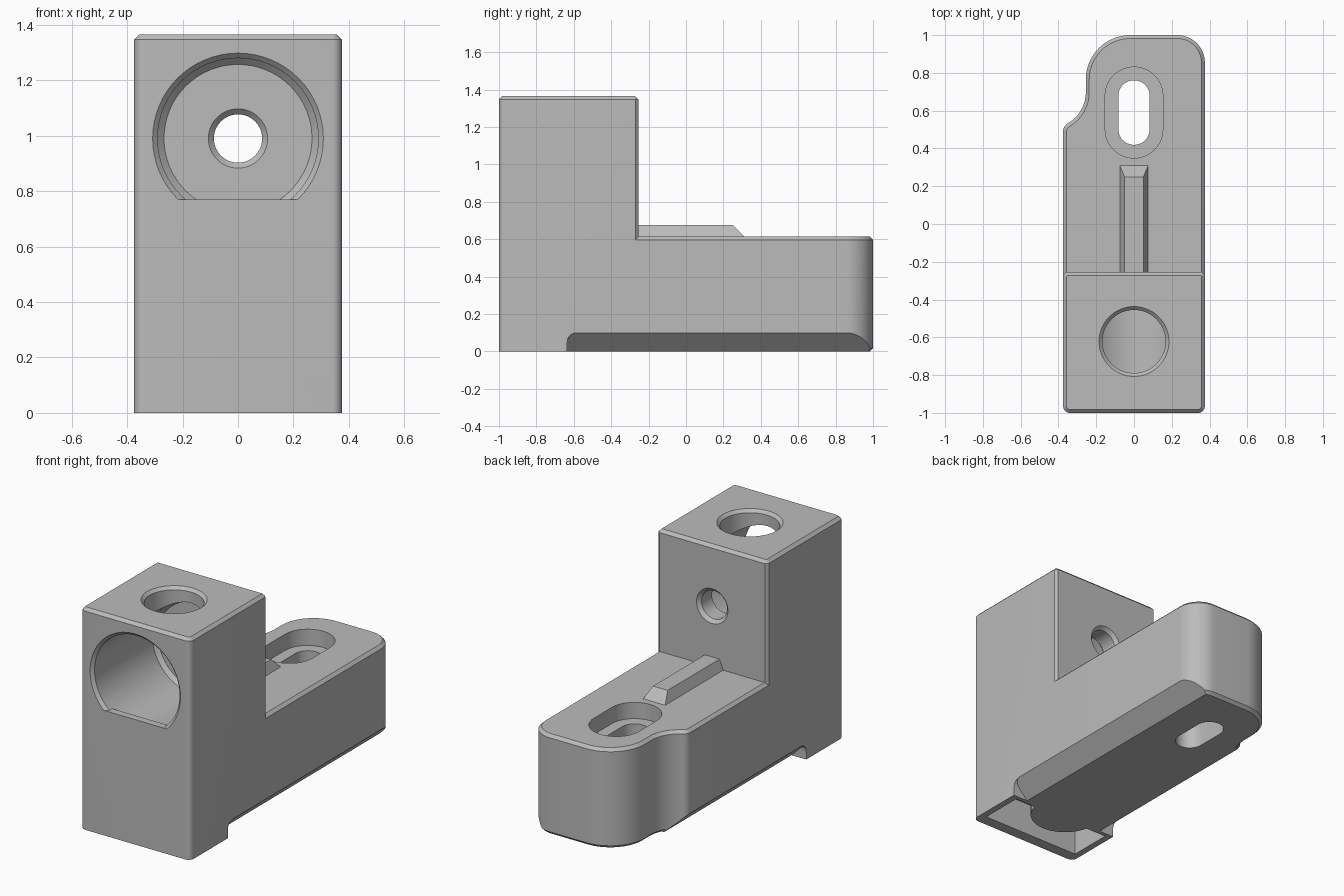
import bpy, bmesh
from math import cos, sin, radians
from mathutils import Matrix

cube = bpy.data.objects.get("Cube")
if cube:
    bpy.data.objects.remove(cube)

gray = bpy.data.materials.new("plain_gray")
gray.use_nodes = True
color = (0.5, 0.5, 0.5, 1)
gray.diffuse_color = color
gray.node_tree.nodes["Principled BSDF"].inputs["Base Color"].default_value = color

HALF, BASE_H, TOWER_H, TOWER_BACK = 0.375, 0.615, 1.365, -0.255
BORE_Z = 0.99


def arc(cx, cy, r, a0, a1, n=12):
    angles = [radians(a0 + (a1 - a0) * i / n) for i in range(n + 1)]
    return [(cx + r * cos(a), cy + r * sin(a)) for a in angles]


def circle(r, n=64):
    return arc(0, 0, r, 0, 360, n)[:-1]


def slot(r, half):
    return arc(0, half, r, 0, 180, 20) + arc(0, -half, r, 180, 360, 20)


def loft(rings):
    """Closed solid through rings of 3D points."""
    bm = bmesh.new()
    loops = [[bm.verts.new(p) for p in ring] for ring in rings]
    n = len(loops[0])
    for a, b in zip(loops, loops[1:]):
        for i in range(n):
            j = (i + 1) % n
            bm.faces.new((a[i], a[j], b[j], b[i]))
    bm.faces.new(loops[0])
    bm.faces.new(loops[-1])
    bmesh.ops.recalc_face_normals(bm, faces=bm.faces)
    return bm


def stack(levels):
    """Solid from (outline, height) pairs."""
    return loft([[(x, y, z) for x, y in outline] for outline, z in levels])


def make(name, bm, matrix=Matrix()):
    bm.transform(matrix)
    bmesh.ops.recalc_face_normals(bm, faces=bm.faces)
    mesh = bpy.data.meshes.new(name)
    bm.to_mesh(mesh)
    bm.free()
    mesh.materials.append(gray)
    obj = bpy.data.objects.new(name, mesh)
    bpy.context.collection.objects.link(obj)
    return obj


def chamfer(bm, offset, rule):
    edges = [e for e in bm.edges if rule(*[v.co for v in e.verts])]
    bmesh.ops.bevel(bm, geom=edges, offset=offset, segments=1,
                    affect='EDGES', profile=0.5)


def combine(target, other, operation):
    mod = target.modifiers.new(operation, 'BOOLEAN')
    mod.operation = operation
    mod.solver = 'EXACT'
    mod.object = other
    bpy.context.view_layer.objects.active = target
    bpy.ops.object.modifier_apply(modifier=mod.name)
    bpy.data.objects.remove(other)


def at_height(z):
    return lambda a, b: abs(a.z - z) < 1e-4 and abs(b.z - z) < 1e-4


# Upright block with rounded front corners and chamfered rear corners
r = 0.035
outline = arc(-HALF + r, -1 + r, r, 180, 270, 8) + arc(HALF - r, -1 + r, r, 270, 360, 8)
outline += [(HALF, TOWER_BACK - 0.015), (HALF - 0.015, TOWER_BACK),
            (-HALF + 0.015, TOWER_BACK), (-HALF, TOWER_BACK - 0.015)]
bm = stack([(outline, 0), (outline, TOWER_H)])
chamfer(bm, 0.018, at_height(TOWER_H))
body = make("bracket_body", bm)

# Long base with a rounded end and one notched side
outline = [(-HALF, -0.5)]
outline += arc(-0.325, 0.49, 0.05, 180, 120, 8)
outline += arc(-0.445, 0.698, 0.19, -60, 0, 14)[1:]
outline += arc(-0.02, 0.765, 0.235, 180, 90, 18)
outline += arc(0.23, 0.855, 0.145, 90, 0, 14)
outline += [(HALF, -0.5)]
bm = stack([(outline, 0), (outline, BASE_H)])
chamfer(bm, 0.018, lambda a, b: at_height(BASE_H)(a, b) and max(a.y, b.y) > -0.45)
chamfer(bm, 0.018, lambda a, b: at_height(0)(a, b) and min(a.y, b.y) > 0.6)
combine(body, make("base", bm), 'UNION')

# Sloped undercuts along both lower sides
profile = [(-0.635, -0.05)] + arc(-0.585, 0.05, 0.05, 180, 90, 8) + [(1.2, 0.1), (1.2, -0.05)]
for side in (1, -1):
    bm = loft([[(side * (0.275 + z), y, z) for y, z in profile],
               [(side * 0.6, y, z) for y, z in profile]])
    combine(body, make("undercut", bm), 'DIFFERENCE')

# Pocket under the upright, curving around a round boss
pocket = [(0.335, -0.66), (0.335, -0.93), (-0.335, -0.93), (-0.335, -0.66)]
pocket += arc(0, -0.62, 0.2, 192, 348, 24)
combine(body, make("pocket", stack([(pocket, -0.1), (pocket, 0.2)])), 'DIFFERENCE')

# Large bore from the front, with a flat sill at its mouth
along_y = Matrix.Translation((0, 0, BORE_Z)) @ Matrix.Rotation(radians(-90), 4, 'X')


def turned(name, steps, matrix):
    return make(name, stack([(circle(rad), d) for rad, d in steps]), matrix)


combine(body, turned("bore", [(0.29, -0.955), (0.29, -0.42), (0.267, -0.397)], along_y),
        'DIFFERENCE')
bm = stack([(circle(rad), d) for rad, d in
            [(0.328, -1.02), (0.29, -0.982), (0.29, -0.94)]])
bm.transform(along_y)
cut = bmesh.ops.bisect_plane(bm, geom=bm.verts[:] + bm.edges[:] + bm.faces[:],
                             plane_co=(0, 0, 0.77), plane_no=(0, 0, -1), clear_outer=True)
bmesh.ops.holes_fill(bm, edges=[e for e in bm.edges if e.is_boundary], sides=0)
combine(body, make("bore_mouth", bm), 'DIFFERENCE')

# Bolt hole through the rear wall, countersunk on both faces
combine(body, turned("bolt_hole", [(0.107, -0.41), (0.107, -0.397), (0.087, -0.377),
                                   (0.087, -0.275), (0.115, -0.247)], along_y), 'DIFFERENCE')

# Round opening in the top
combine(body, turned("top_opening", [(0.167, BORE_Z), (0.167, TOWER_H - 0.018),
                                     (0.195, TOWER_H + 0.01)],
                     Matrix.Translation((0, -0.622, 0))), 'DIFFERENCE')

# Counterbored mounting slot
for name, rad, low in (("slot_recess", 0.153, BASE_H - 0.1), ("slot_hole", 0.083, -0.1)):
    bm = stack([(slot(rad, 0.088), low), (slot(rad, 0.088), BASE_H + 0.1)])
    combine(body, make(name, bm, Matrix.Translation((0, 0.59, 0))), 'DIFFERENCE')

# Tapered rib on the base deck
rib = make("deck_rib", loft([
    [(s * 0.075, y, BASE_H) for s, y in ((-1, -0.26), (1, -0.26), (1, 0.31), (-1, 0.31))],
    [(s * 0.05, y, 0.677) for s, y in ((-1, -0.26), (1, -0.26), (1, 0.25), (-1, 0.25))]]))

# Smooth the curved surfaces while keeping crisp edges
bpy.ops.object.select_all(action='DESELECT')
body.select_set(True)
bpy.context.view_layer.objects.active = body
bpy.ops.object.shade_smooth_by_angle(angle=radians(25))
